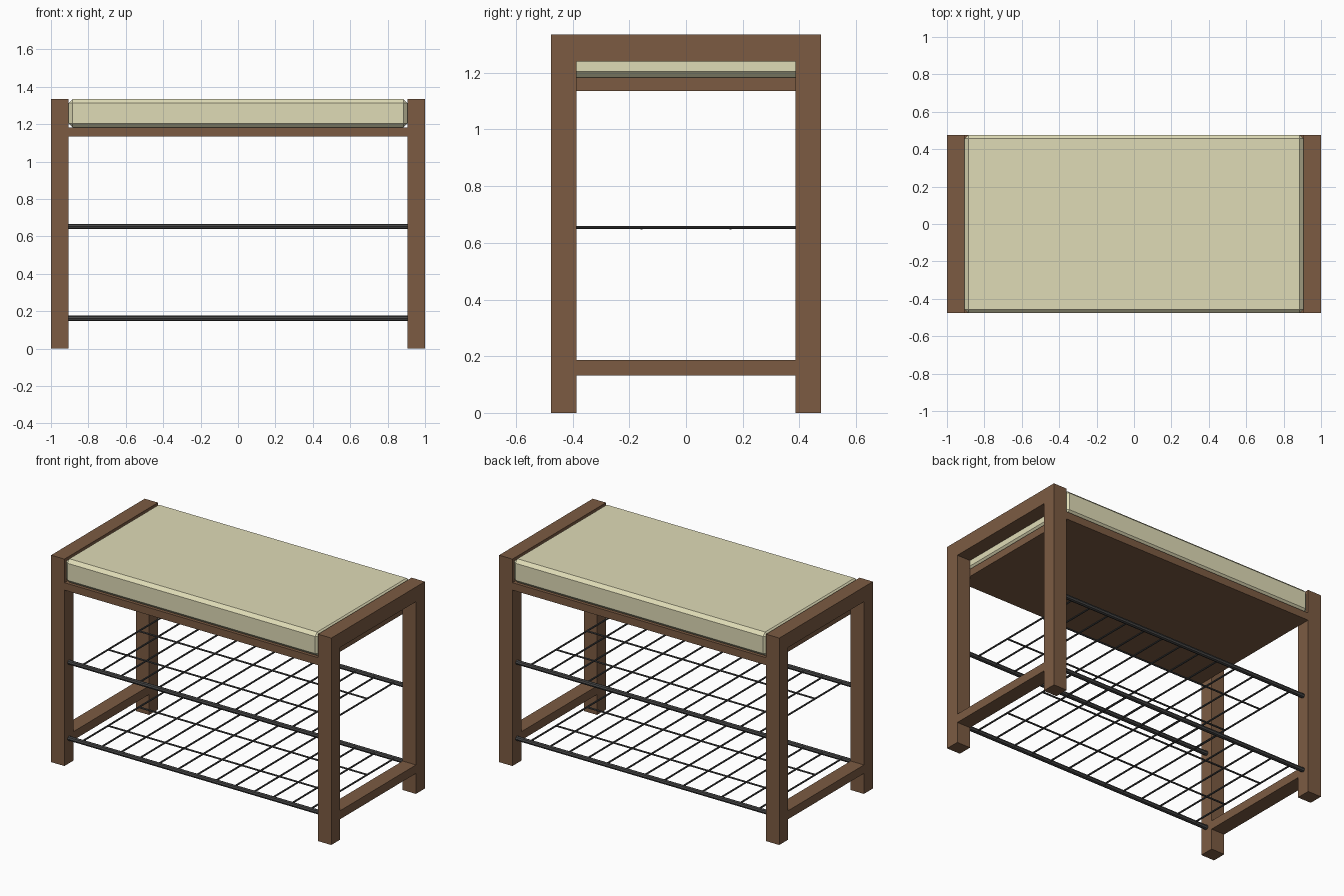
import bpy
from mathutils import Vector

if "Cube" in bpy.data.objects:
    bpy.data.objects.remove(bpy.data.objects["Cube"])


def material(name, rgb):
    m = bpy.data.materials.new(name)
    m.diffuse_color = (*rgb, 1)
    m.use_nodes = True
    m.node_tree.nodes["Principled BSDF"].inputs["Base Color"].default_value = m.diffuse_color
    return m


WOOD = material("brown_wood", (0.20, 0.105, 0.055))
FABRIC = material("cream_fabric", (0.74, 0.71, 0.47))
METAL = material("dark_metal", (0.06, 0.06, 0.06))


def box(name, lo, hi, mat, bevel=0):
    lo, hi = Vector(lo), Vector(hi)
    bpy.ops.mesh.primitive_cube_add(size=1, location=(lo + hi) / 2)
    ob = bpy.context.object
    ob.name = name
    ob.scale = hi - lo
    bpy.ops.object.transform_apply(location=False, rotation=False, scale=True)
    ob.data.materials.append(mat)
    if bevel:
        mod = ob.modifiers.new("chamfer", 'BEVEL')
        mod.width = bevel
        mod.segments = 1
    return ob


def rod(name, a, b, radius):
    a, b = Vector(a), Vector(b)
    d = b - a
    bpy.ops.mesh.primitive_cylinder_add(vertices=8, radius=radius, depth=d.length,
                                        location=(a + b) / 2)
    ob = bpy.context.object
    ob.name = name
    ob.rotation_euler = d.to_track_quat('Z', 'Y').to_euler()
    ob.data.materials.append(METAL)
    return ob


HALF_Y, IN_Y, IN_X, TOP = 0.477, 0.386, 0.905, 1.335

# End frames: two legs, top rail and low stretcher on each side
for side, sx in (("left", -1), ("right", 1)):
    x0, x1 = sorted((sx * IN_X, sx))
    for end, sy in (("front", -1), ("back", 1)):
        y0, y1 = sorted((sy * IN_Y, sy * HALF_Y))
        box(f"{end}_{side}_leg", (x0, y0, 0), (x1, y1, TOP), WOOD)
    box(f"{side}_top_rail", (x0, -IN_Y, 1.24), (x1, IN_Y, TOP), WOOD)
    box(f"{side}_low_rail", (x0, -IN_Y, 0.132), (x1, IN_Y, 0.187), WOOD)

# Seat board and chamfered cushion
box("seat_board", (-IN_X, -HALF_Y, 1.135), (IN_X, HALF_Y, 1.183), WOOD)
box("cushion", (-IN_X, -HALF_Y, 1.183), (IN_X, HALF_Y, TOP), FABRIC, 0.021)

# Two wire shelves: thick edge bars, thin cross rods and long rods
BAR_Y, RODS, ROD_X = 0.431, 13, 0.815
for level, z in (("lower", 0.162), ("upper", 0.653)):
    for end, sy in (("front", -1), ("back", 1)):
        rod(f"{level}_{end}_bar", (-IN_X, sy * BAR_Y, z), (IN_X, sy * BAR_Y, z), 0.0145)
        rod(f"{level}_{end}_long_rod", (-ROD_X, sy * 0.157, z - 0.001),
            (ROD_X, sy * 0.157, z - 0.001), 0.0055)
    for i in range(RODS):
        x = -ROD_X + 2 * ROD_X * i / (RODS - 1)
        rod(f"{level}_cross_rod_{i + 1}", (x, -BAR_Y, z + 0.001), (x, BAR_Y, z + 0.001), 0.0055)
